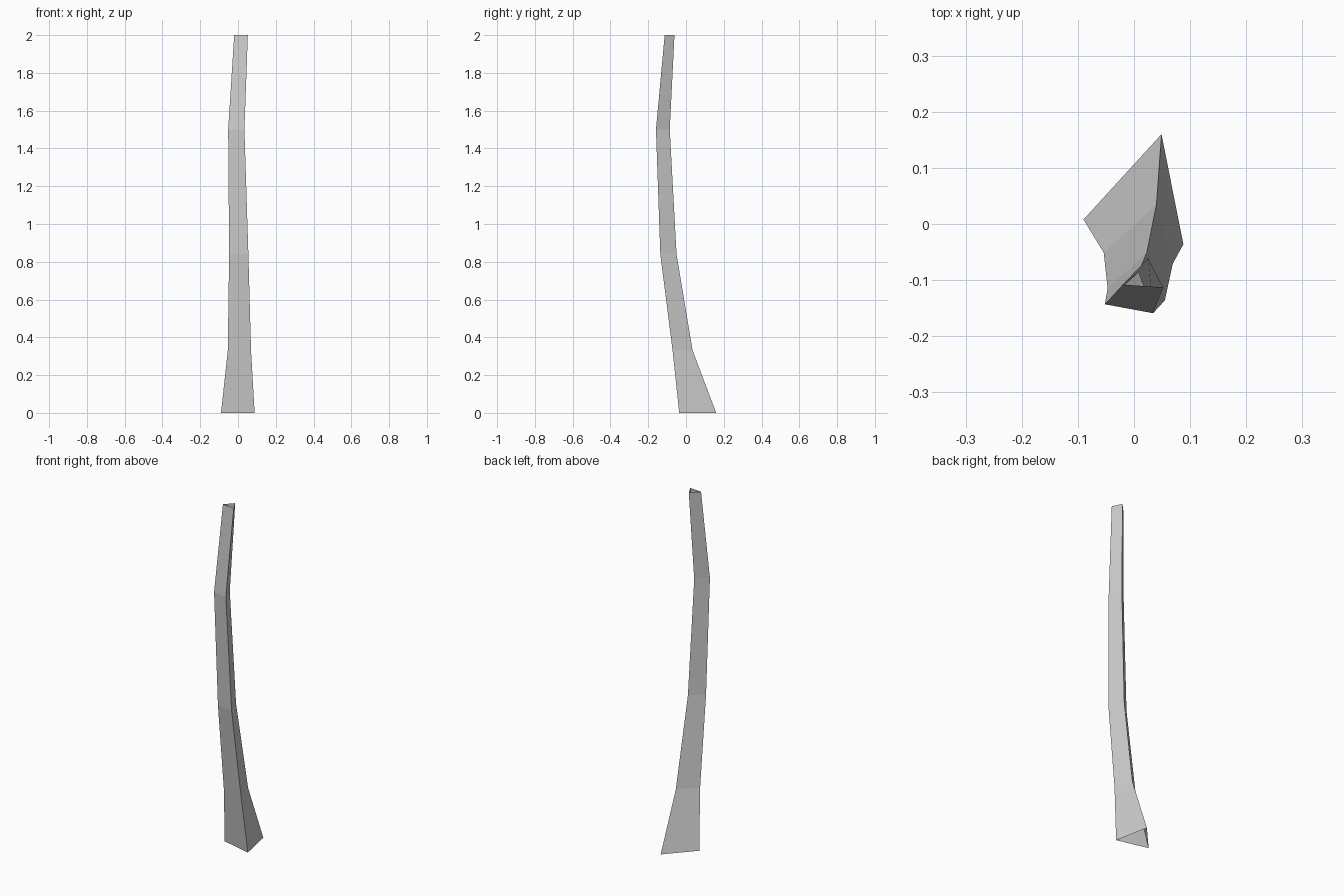
import bpy, bmesh

if "Cube" in bpy.data.objects:
    bpy.data.objects.remove(bpy.data.objects["Cube"])

# Three-sided cross-sections up the trunk: (z, left, front right, back)
RINGS = [
    (0.00, (-0.09, 0.008), (0.088, -0.036), (0.049, 0.16)),
    (0.33, (-0.054, -0.051), (0.069, -0.071), (0.040, 0.035)),
    (0.84, (-0.047, -0.115), (0.055, -0.136), (0.023, -0.050)),
    (1.50, (-0.052, -0.143), (0.034, -0.159), (0.008, -0.086)),
    (2.00, (-0.020, -0.108), (0.052, -0.113), (0.025, -0.061)),
]

# Bent, tapering trunk: an open triangular tube skinned through the rings
bm = bmesh.new()
loops = [[bm.verts.new((x, y, z)) for x, y in pts] for z, *pts in RINGS]
for low, high in zip(loops, loops[1:]):
    for i in range(3):
        j = (i + 1) % 3
        bm.faces.new((low[i], low[j], high[j], high[i]))

mesh = bpy.data.meshes.new("trunk")
bm.to_mesh(mesh)
bm.free()
trunk = bpy.data.objects.new("trunk", mesh)
bpy.context.collection.objects.link(trunk)
